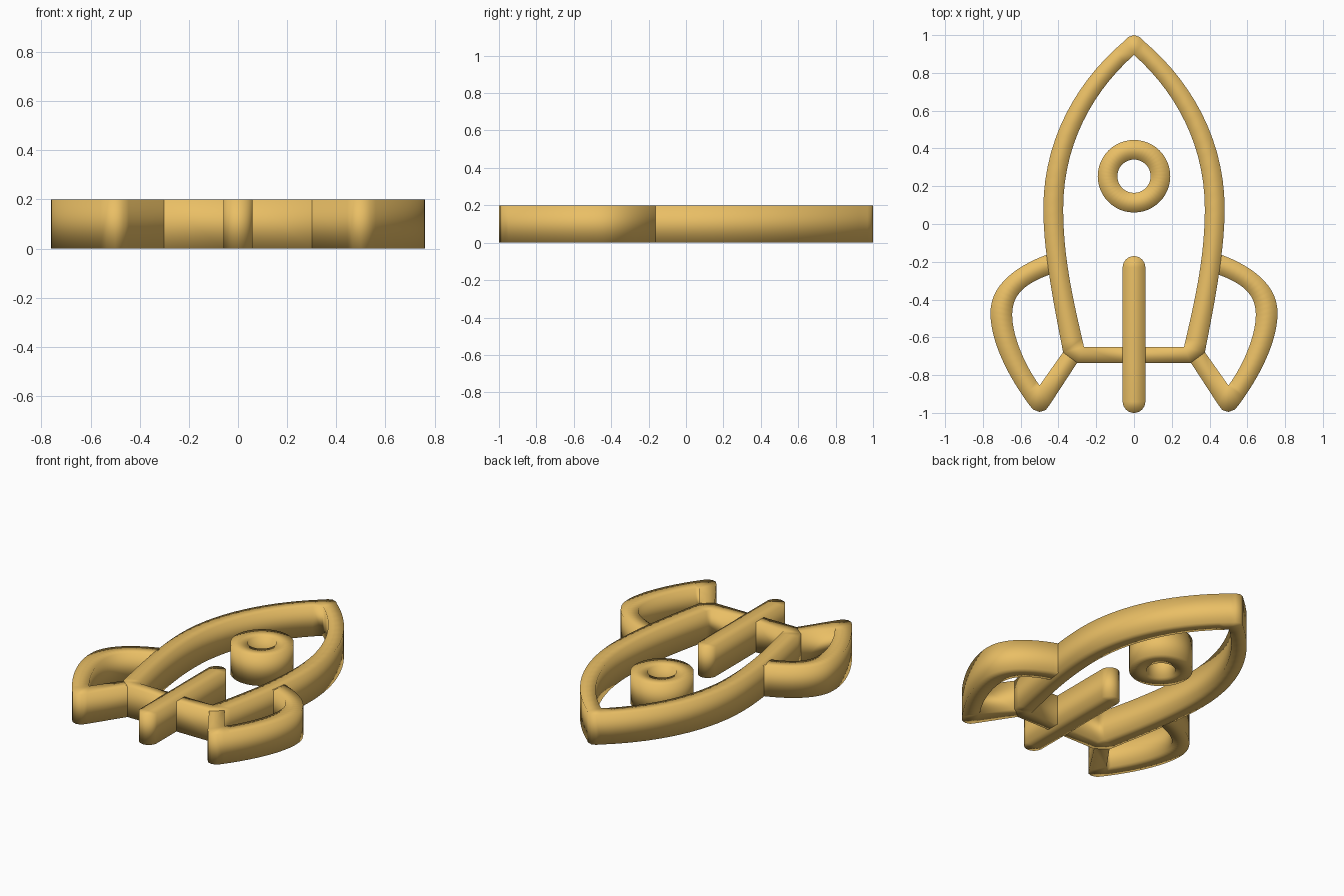
import bpy, bmesh, math

if "Cube" in bpy.data.objects:
    bpy.data.objects.remove(bpy.data.objects["Cube"])

HEIGHT = 0.2
gold = bpy.data.materials.new("gold")
gold.diffuse_color = (0.82, 0.52, 0.13, 1)
gold.use_nodes = True
gold.node_tree.nodes["Principled BSDF"].inputs["Base Color"].default_value = gold.diffuse_color


def bezier(a, b, c, d, n=14):
    pts = []
    for i in range(n + 1):
        t = i / n
        s = 1 - t
        pts.append(tuple(s**3 * a[k] + 3 * s * s * t * b[k] + 3 * s * t * t * c[k] + t**3 * d[k]
                         for k in (0, 1)))
    return pts


def flip(pts):
    return [(-x, y) for x, y in pts]


def band(name, outer, inner, closed=False):
    """Thick flat band between two matching edge lines."""
    bm = bmesh.new()
    rows = [[bm.verts.new((x, y, z)) for (x, y), z in
             ((o, 0), (o, HEIGHT), (i, HEIGHT), (i, 0))] for o, i in zip(outer, inner)]
    for k in range(len(rows) if closed else len(rows) - 1):
        a, b = rows[k], rows[(k + 1) % len(rows)]
        for j in range(4):
            m = (j + 1) % 4
            bm.faces.new((a[j], a[m], b[m], b[j]))
    bmesh.ops.remove_doubles(bm, verts=bm.verts, dist=1e-4)
    bmesh.ops.recalc_face_normals(bm, faces=bm.faces)
    for f in bm.faces:
        f.smooth = True
    mesh = bpy.data.meshes.new(name)
    bm.to_mesh(mesh)
    bm.free()
    mesh.materials.append(gold)
    obj = bpy.data.objects.new(name, mesh)
    bpy.context.collection.objects.link(obj)


# Hull: right half from the nose to the centre bar, then mirrored
outer = [(0, 1.0), (0.03, 0.99)]
outer += bezier((0.05, 0.97), (0.30, 0.76), (0.48, 0.45), (0.48, 0.08))
outer += bezier((0.48, 0.08), (0.48, -0.15), (0.42, -0.45), (0.375, -0.68))[1:]
outer += [(0.30, -0.735), (0.06, -0.735)]
inner = [(0, 0.895)] * 2
inner += bezier((0, 0.895), (0.22, 0.70), (0.375, 0.42), (0.375, 0.08))
inner += bezier((0.375, 0.08), (0.375, -0.2), (0.31, -0.45), (0.265, -0.65))[1:]
inner += [(0.265, -0.65), (0.06, -0.65)]
band("hull", flip(outer)[:0:-1] + outer, flip(inner)[:0:-1] + inner)

# Side fins
outer = bezier((0.455, -0.16), (0.62, -0.22), (0.76, -0.32), (0.76, -0.47))
outer += bezier((0.76, -0.47), (0.76, -0.62), (0.67, -0.80), (0.56, -0.95))[1:]
outer += [(0.535, -0.982), (0.50, -0.995), (0.467, -0.985), (0.445, -0.955), (0.30, -0.733)]
inner = bezier((0.44, -0.265), (0.56, -0.31), (0.645, -0.36), (0.645, -0.48))
inner += bezier((0.645, -0.48), (0.645, -0.60), (0.57, -0.76), (0.50, -0.855))[1:]
inner += [(0.50, -0.855)] * 4 + [(0.373, -0.675)]
band("right_fin", outer, inner)
band("left_fin", flip(outer), flip(inner))

# Centre fin bar with round ends
angles = [math.pi / 2 * i / 8 for i in range(9)]
side = [(0.06 * math.sin(a), -0.23 + 0.06 * math.cos(a)) for a in angles]
side += [(0.06, -0.65), (0.06, -0.735)]
side += [(0.06 * math.cos(a), -0.94 - 0.06 * math.sin(a)) for a in angles]
band("centre_fin", side, flip(side))

# Round window ring
ring = [2 * math.pi * i / 48 for i in range(48)]
outer, inner = ([(r * math.cos(a), 0.253 + r * math.sin(a)) for a in ring] for r in (0.192, 0.088))
band("window_ring", outer, inner, closed=True)
